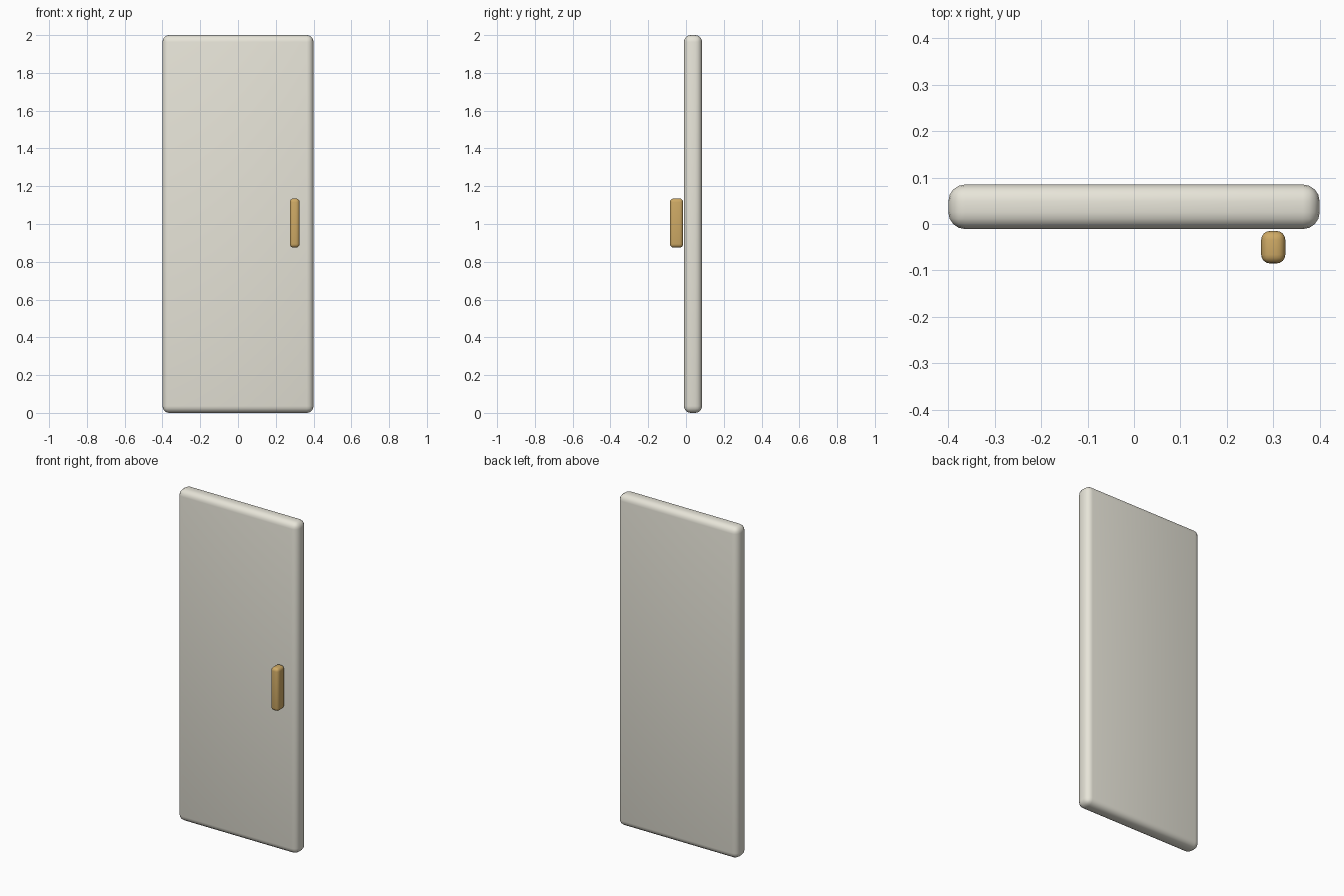
import bpy

if "Cube" in bpy.data.objects:
    bpy.data.objects.remove(bpy.data.objects["Cube"])


def rounded_box(name, lo, hi, radius, segments, color):
    size = [b - a for a, b in zip(lo, hi)]
    center = [(a + b) / 2 for a, b in zip(lo, hi)]
    bpy.ops.mesh.primitive_cube_add(size=1, location=center)
    ob = bpy.context.object
    ob.name = name
    ob.scale = size
    bpy.ops.object.transform_apply(location=False, rotation=False, scale=True)
    bevel = ob.modifiers.new("Rounding", 'BEVEL')
    bevel.width = radius
    bevel.segments = segments
    bpy.ops.object.modifier_apply(modifier=bevel.name)
    bpy.ops.object.shade_smooth_by_angle()
    mat = bpy.data.materials.new(name + "_paint")
    mat.diffuse_color = color
    mat.use_nodes = True
    mat.node_tree.nodes["Principled BSDF"].inputs["Base Color"].default_value = mat.diffuse_color
    ob.data.materials.append(mat)
    return ob


# Door slab
rounded_box("door_panel", (-0.4, -0.011, 0.0), (0.4, 0.085, 2.0),
            0.036, 4, (0.80, 0.78, 0.69, 1))

# Upright pull handle, floating just in front of the slab
rounded_box("door_handle", (0.274, -0.085, 0.875), (0.326, -0.015, 1.135),
            0.019, 4, (0.62, 0.40, 0.13, 1))
